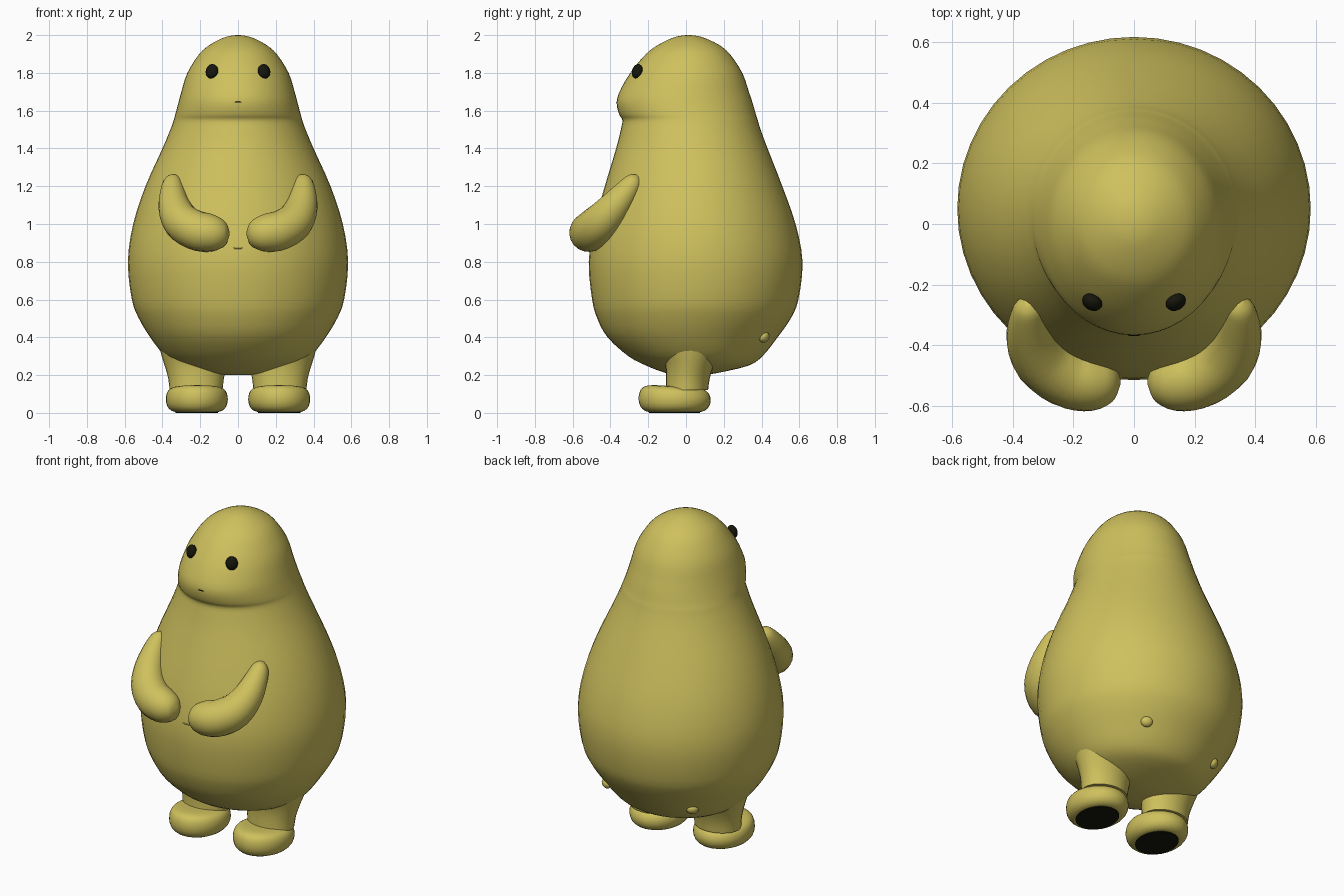
import bpy, bmesh, math
from mathutils import Vector

if "Cube" in bpy.data.objects:
    bpy.data.objects.remove(bpy.data.objects["Cube"])


def material(name, rgb):
    m = bpy.data.materials.new(name)
    m.diffuse_color = (*rgb, 1)
    m.use_nodes = True
    m.node_tree.nodes["Principled BSDF"].inputs["Base Color"].default_value = m.diffuse_color
    return m


SKIN = material("mustard yellow", (0.62, 0.53, 0.11))
DARK = material("near black", (0.008, 0.008, 0.004))


def smooth_path(rows, steps):
    """Catmull-Rom interpolation through rows of numbers."""
    out = []
    for i in range(len(rows) - 1):
        a, b = rows[max(i - 1, 0)], rows[i]
        c, d = rows[i + 1], rows[min(i + 2, len(rows) - 1)]
        for s in range(steps):
            t = s / steps
            out.append([0.5 * (2 * q + (r - p) * t + (2 * p - 5 * q + 4 * r - w) * t * t
                               + (3 * q - p - 3 * r + w) * t ** 3)
                        for p, q, r, w in zip(a, b, c, d)])
    out.append(list(rows[-1]))
    return out


def loft(name, rings, mats, angle=60):
    """Skin closed rings of points and cap both ends."""
    bm = bmesh.new()
    loops = [[bm.verts.new(p) for p in ring] for ring in rings]
    n = len(loops[0])
    for lo, hi in zip(loops, loops[1:]):
        for i in range(n):
            bm.faces.new((lo[i], lo[(i + 1) % n], hi[(i + 1) % n], hi[i]))
    first = bm.faces.new(loops[0][::-1])
    bm.faces.new(loops[-1])
    if len(mats) > 1:
        first.material_index = 1
    bmesh.ops.recalc_face_normals(bm, faces=bm.faces)
    return finish(name, bm, mats, angle)


def finish(name, bm, mats, angle=60):
    me = bpy.data.meshes.new(name)
    bm.to_mesh(me)
    bm.free()
    ob = bpy.data.objects.new(name, me)
    bpy.context.collection.objects.link(ob)
    for m in mats:
        me.materials.append(m)
    bpy.ops.object.select_all(action='DESELECT')
    ob.select_set(True)
    bpy.context.view_layer.objects.active = ob
    bpy.ops.object.shade_smooth_by_angle(angle=math.radians(angle))
    return ob


def ellipse(cx, cy, z, rx, ry, n):
    return [(cx + rx * math.cos(2 * math.pi * i / n),
             cy + ry * math.sin(2 * math.pi * i / n), z) for i in range(n)]


def ellipsoid(name, centre, size, mat, normal=None):
    bm = bmesh.new()
    bmesh.ops.create_uvsphere(bm, u_segments=16, v_segments=10, radius=1)
    turn = Vector(normal).to_track_quat('Z', 'Y') if normal else None
    for v in bm.verts:
        p = Vector([a * b for a, b in zip(v.co, size)])
        if turn:
            p = turn @ p
        v.co = p + Vector(centre)
    return finish(name, bm, [mat])


# Body and head: height, half width, front y, back y
PROFILE = [
    (0.200, 0.06, -0.03, 0.09), (0.212, 0.18, -0.11, 0.17), (0.25, 0.30, -0.21, 0.33),
    (0.30, 0.385, -0.305, 0.405), (0.40, 0.465, -0.415, 0.485), (0.50, 0.525, -0.470, 0.555),
    (0.60, 0.562, -0.497, 0.595), (0.80, 0.583, -0.515, 0.617), (1.00, 0.555, -0.485, 0.580),
    (1.20, 0.490, -0.430, 0.510), (1.40, 0.400, -0.370, 0.432), (1.50, 0.358, -0.345, 0.395),
    (1.55, 0.340, -0.337, 0.380), (1.58, 0.332, -0.354, 0.370), (1.64, 0.316, -0.367, 0.353),
    (1.70, 0.300, -0.352, 0.333), (1.80, 0.268, -0.295, 0.298), (1.90, 0.205, -0.212, 0.232),
    (1.95, 0.147, -0.145, 0.172), (1.985, 0.080, -0.072, 0.098), (1.997, 0.035, -0.025, 0.050),
    (2.00, 0.004, 0.008, 0.016)]
loft("body", [ellipse(0, (f + b) / 2, z, w, (b - f) / 2, 48)
              for z, w, f, b in smooth_path(PROFILE, 3)], [SKIN])

# Arms: spine position and radius, with rounded ends
ARM = [(0.345, -0.255, 1.255, 0.012), (0.345, -0.270, 1.235, 0.042), (0.347, -0.305, 1.185, 0.062),
       (0.338, -0.375, 1.095, 0.084), (0.300, -0.445, 1.015, 0.100), (0.225, -0.498, 0.967, 0.105),
       (0.150, -0.518, 0.953, 0.101), (0.095, -0.520, 0.950, 0.083), (0.062, -0.520, 0.950, 0.055),
       (0.045, -0.520, 0.950, 0.010)]


def arm_rings(side):
    path = smooth_path(ARM, 3)
    pts = [Vector((side * p[0], p[1], p[2])) for p in path]
    rings = []
    for i, p in enumerate(pts):
        along = (pts[min(i + 1, len(pts) - 1)] - pts[max(i - 1, 0)]).normalized()
        u = along.cross(Vector((side * 0.5, 0.6, -0.6))).normalized()
        v = along.cross(u)
        rings.append([p + path[i][3] * (math.cos(a) * u + math.sin(a) * v)
                      for a in (2 * math.pi * k / 20 for k in range(20))])
    return rings


# Leg: height, centre x, centre y, radius x, radius y
LEG = [(0.12, 0.222, 0.005, 0.140, 0.112), (0.18, 0.222, 0.010, 0.147, 0.115),
       (0.24, 0.225, 0.018, 0.160, 0.125), (0.30, 0.232, 0.025, 0.172, 0.145),
       (0.38, 0.240, 0.035, 0.185, 0.185)]
# Foot: height, radius x, radius y; the first ring bounds the dark sole
FOOT = [(0.005, 0.112, 0.135), (0.012, 0.135, 0.160), (0.035, 0.156, 0.182), (0.07, 0.164, 0.191),
        (0.105, 0.160, 0.186), (0.13, 0.146, 0.170), (0.143, 0.118, 0.140), (0.147, 0.08, 0.09)]

for side, label in ((-1, "left"), (1, "right")):
    loft(label + "_arm", arm_rings(side), [SKIN])
    loft(label + "_leg", [ellipse(side * x, y, z, rx, ry, 28)
                          for z, x, y, rx, ry in smooth_path(LEG, 2)], [SKIN])
    rings = [ellipse(side * 0.218, -0.06, z, rx, ry, 32) for z, rx, ry in smooth_path(FOOT, 2)]
    # upper side of the foot slopes down towards the heel
    rings = [[(x, y, z * (1 - 0.45 * (y + 0.16) * min(1, z / 0.1))) for x, y, z in r] for r in rings]
    loft(label + "_foot", rings, [SKIN, DARK])
    # Sole plate down to the ground
    loft(label + "_sole", [ellipse(side * 0.218, -0.06, z, 0.112, 0.135, 32)
                           for z in (0.0, 0.006)], [DARK], 30)
    ellipsoid(label + "_eye", (side * 0.138, -0.258, 1.808), (0.035, 0.040, 0.026), DARK,
              (side * 0.45, -0.85, 0.25))

# Mouth and navel
ellipsoid("mouth", (0, -0.366, 1.645), (0.020, 0.004, 0.003), DARK)
ellipsoid("navel", (0, -0.505, 0.872), (0.030, 0.006, 0.005), SKIN)

# Small bumps on the lower back
for name, x, y, z in (("side_bump", 0.255, 0.415, 0.40), ("rear_bump", -0.29, 0.350, 0.36)):
    ellipsoid(name, (x, y, z), (0.034, 0.030, 0.022), SKIN, (x, y, -0.25))
